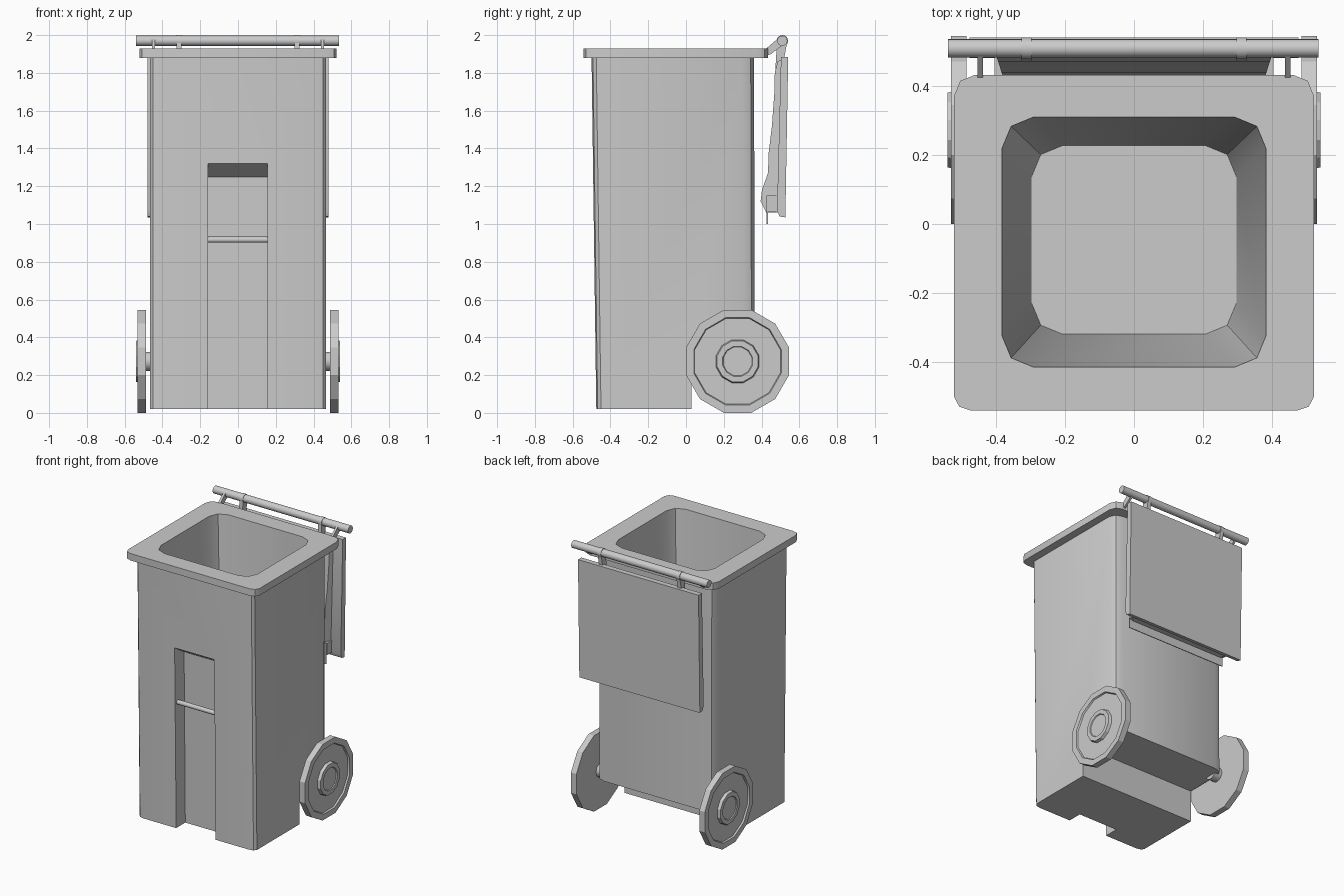
import bpy
import bmesh
import math

cube = bpy.data.objects.get("Cube")
if cube:
    bpy.data.objects.remove(cube, do_unlink=True)

# One grey plastic for every part
GREY = (0.6, 0.6, 0.6, 1)
plastic = bpy.data.materials.new("grey_plastic")
plastic.use_nodes = True
plastic.diffuse_color = GREY
plastic.node_tree.nodes["Principled BSDF"].inputs["Base Color"].default_value = GREY


def loft(name, rings):
    """Skin a row of equal-sized point rings and cap both ends."""
    bm = bmesh.new()
    loops = [[bm.verts.new(p) for p in ring] for ring in rings]
    for a, b in zip(loops, loops[1:]):
        for i in range(len(a)):
            j = (i + 1) % len(a)
            bm.faces.new((a[i], a[j], b[j], b[i]))
    bm.faces.new(loops[0])
    bm.faces.new(loops[-1])
    bmesh.ops.recalc_face_normals(bm, faces=bm.faces)
    mesh = bpy.data.meshes.new(name)
    bm.to_mesh(mesh)
    bm.free()
    mesh.materials.append(plastic)
    obj = bpy.data.objects.new(name, mesh)
    bpy.context.collection.objects.link(obj)
    return obj


def rounded(half, front, back, rf, rb, z, segs=2):
    """Rectangle in plan with rounded corners; rf and rb are (x, y) radii."""
    corners = [(1, front, rf, -90), (1, back, rb, 0), (-1, back, rb, 90), (-1, front, rf, 180)]
    pts = []
    for side, y, (rx, ry), start in corners:
        cx = side * (half - rx)
        cy = y + ry if y == front else y - ry
        for i in range(segs + 1):
            a = math.radians(start + 90 * i / segs)
            pts.append((cx + rx * math.cos(a), cy + ry * math.sin(a), z))
    return pts


def lathe(name, profile, y, z, sides, turn=0.0):
    """Turn (x, radius) steps about an axis running along x."""
    angles = [turn + math.tau * i / sides for i in range(sides)]
    return loft(name, [[(x, y + r * math.cos(a), z + r * math.sin(a)) for a in angles]
                       for x, r in profile])


def prism(name, profile, x0, x1, flare=0.0):
    """Extrude a (y, z) side profile along x, wider towards the back by flare."""
    y0 = min(y for y, z in profile)
    return loft(name, [[(x0 - flare * (y - y0), y, z) for y, z in profile],
                       [(x1 + flare * (y - y0), y, z) for y, z in profile]])


def cut(obj, cutter):
    mod = obj.modifiers.new("cut", "BOOLEAN")
    mod.operation = "DIFFERENCE"
    mod.solver = "EXACT"
    mod.object = cutter
    bpy.context.view_layer.objects.active = obj
    bpy.ops.object.modifier_apply(modifier=mod.name)
    bpy.data.objects.remove(cutter, do_unlink=True)


# Bin: outer shell, overhanging rim, thick tapering inside
wall_f, wall_b = (0.05, 0.025), (0.07, 0.06)
rim_f, rim_b = (0.05, 0.04), (0.06, 0.06)
inner = (0.09, 0.09)
body = loft("bin_body", [
    rounded(0.465, -0.475, 0.365, wall_f, wall_b, 0.02),
    rounded(0.465, -0.5, 0.36, wall_f, wall_b, 1.88),
    rounded(0.522, -0.542, 0.433, rim_f, rim_b, 1.88),
    rounded(0.522, -0.542, 0.433, rim_f, rim_b, 1.93),
    rounded(0.383, -0.415, 0.31, inner, inner, 1.93),
    rounded(0.297, -0.32, 0.228, inner, inner, 0.3),
])

# Wheel step at the lower back, grip recess down the front
cut(body, prism("step_cutter", [(0.03, -0.1), (0.6, -0.1), (0.6, 0.25), (0.03, 0.25)], -0.7, 0.7))
cut(body, prism("recess_cutter", [(-0.7, -0.1), (-0.37, -0.1), (-0.385, 1.25),
                                  (-0.494, 1.32), (-0.7, 1.32)], -0.158, 0.156))
lathe("front_grip_bar", [(-0.165, 0.016), (0.163, 0.016)], -0.455, 0.917, 16)

# Wheels, with raised tyre edge and hub
for side, label in ((1, "left"), (-1, "right")):
    steps = [(0.487, 0.06), (0.487, 0.282), (0.531, 0.282), (0.531, 0.24), (0.52, 0.235),
             (0.52, 0.118), (0.541, 0.112), (0.541, 0.082), (0.535, 0.078)]
    lathe(label + "_wheel", [(side * x, r) for x, r in steps], 0.273, 0.273, 12, math.radians(15))
    lathe(label + "_axle_stub", [(side * 0.43, 0.05), (side * 0.5, 0.05)], 0.273, 0.273, 16)

# Hinge bar, rim arms and lid straps
lathe("hinge_bar", [(-0.54, 0.027), (0.535, 0.027)], 0.51, 1.97, 16)
for side, label in ((1, "left"), (-1, "right")):
    x = side * 0.447
    prism(label + "_rim_arm", [(0.42, 1.925), (0.42, 1.89), (0.45, 1.9), (0.53, 1.96), (0.49, 1.985)],
          x - 0.008, x + 0.008)
    x = side * 0.312
    lathe(label + "_strap_loop", [(x - 0.014, 0.031), (x + 0.014, 0.031)], 0.51, 1.969, 16)
    prism(label + "_lid_strap", [(0.482, 1.97), (0.535, 1.96), (0.52, 1.88), (0.52, 1.78),
                                 (0.472, 1.8), (0.478, 1.9)], x - 0.014, x + 0.014)

# Open lid hanging behind: flat plate, domed face, lip and grip
prism("lid_plate", [(0.503, 1.885), (0.541, 1.885), (0.526, 1.035), (0.495, 1.04), (0.482, 1.07)],
      -0.478, 0.478)
prism("lid_dome", [(0.505, 1.87), (0.485, 1.86), (0.47, 1.8), (0.468, 1.7), (0.455, 1.52),
                   (0.438, 1.38), (0.434, 1.27), (0.402, 1.18), (0.395, 1.12), (0.425, 1.06),
                   (0.5, 1.06)], -0.37, 0.37, 0.32)
prism("lid_grip", [(0.43, 1.15), (0.495, 1.15), (0.495, 1.065), (0.43, 1.065)], -0.405, 0.405)
prism("lid_lip", [(0.427, 1.15), (0.433, 1.15), (0.433, 1.0), (0.427, 1.0)], -0.4, 0.4)

# Smooth only the gentle curves
bpy.ops.object.select_all(action="DESELECT")
for obj in bpy.context.collection.objects:
    if obj.type == "MESH":
        obj.select_set(True)
        bpy.context.view_layer.objects.active = obj
bpy.ops.object.shade_smooth_by_angle(angle=math.radians(28))
